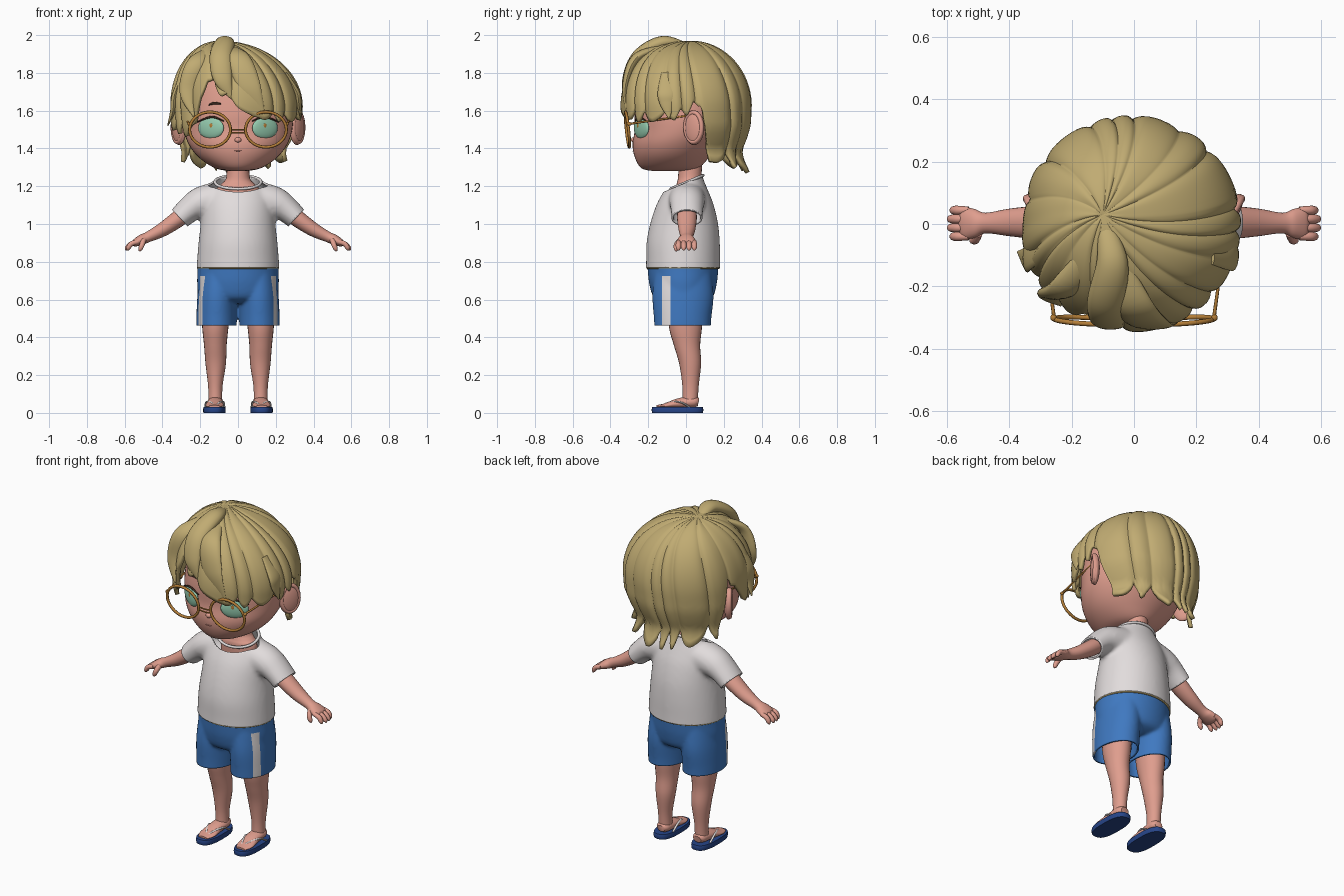
import bpy, bmesh, math
from mathutils import Vector, Matrix

if "Cube" in bpy.data.objects:
    bpy.data.objects.remove(bpy.data.objects["Cube"])

def material(name, rgb):
    m = bpy.data.materials.new(name)
    m.diffuse_color = (*rgb, 1)
    m.use_nodes = True
    m.node_tree.nodes["Principled BSDF"].inputs["Base Color"].default_value = m.diffuse_color
    return m

SKIN = material("skin", (0.74, 0.34, 0.27))
HAIR = material("blond hair", (0.53, 0.41, 0.17))
WHITE = material("white cloth", (0.76, 0.72, 0.72))
BLUE = material("blue cloth", (0.05, 0.19, 0.53))
NAVY = material("navy sole", (0.02, 0.06, 0.25))
MINT = material("mint eye", (0.30, 0.60, 0.43))
GOLD = material("gold frame", (0.46, 0.21, 0.04))
DARK = material("dark brow", (0.05, 0.025, 0.015))
LIP = material("lip", (0.58, 0.23, 0.19))
X, Y, Z = Vector((1, 0, 0)), Vector((0, 1, 0)), Vector((0, 0, 1))

def finish(name, bm, mat, shell=0):
    bmesh.ops.recalc_face_normals(bm, faces=bm.faces)
    me = bpy.data.meshes.new(name)
    bm.to_mesh(me)
    bm.free()
    me.materials.append(mat)
    me.polygons.foreach_set("use_smooth", [True] * len(me.polygons))
    me.set_sharp_from_angle(angle=math.radians(50))
    ob = bpy.data.objects.new(name, me)
    bpy.context.collection.objects.link(ob)
    if shell:
        s = ob.modifiers.new("shell", "SOLIDIFY")
        s.thickness, s.offset = shell, -1
    return ob

def spline(pts, k):
    """Smooth Catmull-Rom samples through points of any dimension."""
    P = [pts[0]] + list(pts) + [pts[-1]]
    out = []
    for i in range(1, len(P) - 2):
        for j in range(k):
            t = j / k
            out.append([0.5 * (2 * b + (c - a) * t + (2 * a - 5 * b + 4 * c - d) * t * t
                               + (3 * b - a - 3 * c + d) * t ** 3)
                        for a, b, c, d in zip(*P[i - 1:i + 3])])
    return out + [list(pts[-1])]

def sweep(name, pts, mat, U=X, V=None, k=5, n=24, p=1):
    """Loft closed ellipses (x, y, z, half width along U, half width along V)."""
    S = spline(pts, k)
    bm, rings = bmesh.new(), []
    for i, s in enumerate(S):
        c = Vector(s[:3])
        T = (Vector(S[min(i + 1, len(S) - 1)][:3]) - Vector(S[max(i - 1, 0)][:3])).normalized()
        u = U if V else (U - T * U.dot(T)).normalized()
        v = V or u.cross(T)
        ring = []
        for j in range(n):
            a = 2 * math.pi * j / n
            ca, sa = math.cos(a), math.sin(a)
            ring.append(bm.verts.new(c + u * s[3] * math.copysign(abs(ca) ** p, ca)
                                     + v * s[4] * math.copysign(abs(sa) ** p, sa)))
        rings.append(ring)
    for a, b in zip(rings, rings[1:]):
        for j in range(n):
            bm.faces.new((a[j], a[(j + 1) % n], b[(j + 1) % n], b[j]))
    bm.faces.new(rings[0])
    bm.faces.new(rings[-1])
    return finish(name, bm, mat)

def cut(bm, co, no, test=lambda c: True, clear=True):
    faces = [f for f in bm.faces if test(f.calc_center_median())]
    geom = set(faces) | {e for f in faces for e in f.edges} | {v for f in faces for v in f.verts}
    bmesh.ops.bisect_plane(bm, geom=list(geom), plane_co=co, plane_no=no, clear_outer=clear)

def fuse(parts, voxel, smooth):
    """Melt overlapping solids into one soft skin."""
    bm = bmesh.new()
    for o in parts:
        bm.from_mesh(o.data)
        bpy.data.objects.remove(o)
    ob = finish("fused", bm, WHITE)
    r = ob.modifiers.new("remesh", "REMESH")
    r.mode, r.voxel_size = "VOXEL", voxel
    ob.modifiers.new("smooth", "SMOOTH").iterations = smooth
    me = bpy.data.meshes.new_from_object(ob.evaluated_get(bpy.context.evaluated_depsgraph_get()))
    bpy.data.objects.remove(ob)
    bm = bmesh.new()
    bm.from_mesh(me)
    return bm

def ball(name, loc, size, mat, yaw=0):
    bm = bmesh.new()
    M = Matrix.Translation(loc) @ Matrix.Rotation(yaw, 4, "Z") @ Matrix.Diagonal((*size, 1))
    bmesh.ops.create_uvsphere(bm, u_segments=28, v_segments=18, radius=1, matrix=M)
    return finish(name, bm, mat)

def hoop(name, c, A, B, r, mat, n=48, m=8):
    """Elliptical ring spanned by vectors A and B."""
    bm, rows = bmesh.new(), []
    c, N = Vector(c), A.cross(B).normalized()
    for i in range(n):
        a = 2 * math.pi * i / n
        d = A * math.cos(a) + B * math.sin(a)
        rows.append([bm.verts.new(c + d + r * (d.normalized() * math.cos(t) + N * math.sin(t)))
                     for t in (2 * math.pi * j / m for j in range(m))])
    for i in range(n):
        a, b = rows[i], rows[(i + 1) % n]
        for j in range(m):
            bm.faces.new((a[j], a[(j + 1) % m], b[(j + 1) % m], b[j]))
    return finish(name, bm, mat)

def lerp(table, x):
    for (x0, y0), (x1, y1) in zip(table, table[1:]):
        if x <= x1:
            return y0 + (y1 - y0) * (x - x0) / (x1 - x0)
    return table[-1][1]

# Head, neck and face
sweep("head", [(0, -.09, 1.28, .04, .08), (0, -.085, 1.295, .12, .15), (0, -.075, 1.35, .205, .195),
               (0, -.055, 1.42, .26, .228), (0, -.028, 1.5, .287, .243), (0, -.015, 1.6, .29, .255),
               (0, 0, 1.75, .26, .24), (0, 0, 1.86, .17, .16), (0, 0, 1.9, .04, .04)], SKIN, V=Y, n=48)
sweep("neck", [(0, .01, 1.1, .11, .065), (0, .01, 1.185, .112, .066), (0, .015, 1.215, .085, .064),
               (0, .02, 1.25, .062, .062), (0, .025, 1.36, .06, .062)], SKIN, V=Y)
ball("nose", (0, -.277, 1.445), (.018, .014, .014), SKIN)
sweep("mouth", [(-.03, -.274, 1.392, .002, .003), (0, -.278, 1.386, .003, .005), (.03, -.274, 1.392, .002, .003)],
      LIP, U=Z, n=8)
for s in (1, -1):
    ball("ear", (s * .312, .042, 1.51), (.025, .062, .092), SKIN, -s * .55)
    hoop("ear_rim", (s * .318, .04, 1.512), Vector((s * .026, .042, 0)), Vector((0, 0, .078)), .013, SKIN)
    ball("eye", (s * .143, -.236, 1.508), (.077, .018, .056), MINT, s * .5)
    ball("pupil", (s * .143, -.254, 1.52), (.01, .003, .013), GOLD, s * .5)
    sweep("eyelash", [(s * .075, -.268, 1.545, .003, .004), (s * .14, -.25, 1.567, .006, .005),
                      (s * .215, -.204, 1.54, .003, .004)], DARK, U=Z, n=8)
    sweep("eyebrow", [(s * .09, -.262, 1.636, .003, .003), (s * .125, -.25, 1.64, .007, .005),
                      (s * .155, -.236, 1.63, .003, .003)], DARK, U=Z, n=8)

# Glasses
for s in (1, -1):
    hoop("glasses_rim", (s * .148, -.31, 1.5), Vector((.108, s * .006, 0)), Vector((0, -.01, .093)), .008, GOLD)
    sweep("glasses_temple", [(s * .256, -.3, 1.53, .006, .006), (s * .275, -.16, 1.55, .005, .005),
                             (s * .295, .02, 1.575, .005, .005)], GOLD, n=8)
    ball("glasses_hinge", (s * .258, -.3, 1.53), (.01, .012, .01), GOLD)
for z in (1.483, 1.5):
    sweep("glasses_bridge", [(-.042, -.312, z, .004, .004), (0, -.32, z, .004, .004),
                             (.042, -.312, z, .004, .004)], GOLD, U=Y, n=8)

# Hair: clumps radiating from the crown down to a jagged hemline (angle from +x, tip height)
HEM = [(0, 1.57), (6, 1.6), (14, 1.6), (24, 1.33), (45, 1.31), (90, 1.27), (135, 1.31), (156, 1.33),
       (166, 1.6), (174, 1.6), (188, 1.5), (215, 1.46), (227, 1.47), (236, 1.66), (243, 1.75), (252, 1.7),
       (270, 1.61), (287, 1.56), (306, 1.54), (325, 1.54), (345, 1.54), (360, 1.57)]
DROP = [(0, 1), (.1, .985), (.16, .93), (.23, .84), (.28, .87), (.36, .99)]
CLUMPS, ROWS, COLS = 17, 28, 300
ARC = .35 * math.pi / 2

def hair_point(th, s, p):
    front = max(0, -math.sin(th))
    if s < ARC:
        r, z = math.sin(s / .35) ** (1 - .2 * front), 1.62 + .35 * math.cos(s / .35)
    else:
        r, z = lerp(DROP, s - ARC), 1.62 - (s - ARC)
    g = r * (1.012 - .05 * abs(p) ** 2.5 * min(1, s / .35))
    z -= .008 * p * p * min(1, s / .1) * max(0, 1 - s / .5)
    return Vector((-.01 + .349 * g * math.cos(th) - .09 * (1 - r), .345 * g * math.sin(th) + .03 * (1 - r), z))

bm = bmesh.new()
pole, cols = bm.verts.new((-.1, .03, 1.965)), []
for i in range(COLS):
    th = 2 * math.pi * i / COLS
    q = CLUMPS * i / COLS + .4 * math.sin(3 * th + 1) + .25 * math.sin(7 * th)
    p = 2 * (q % 1) - 1
    hem = lerp(HEM, math.degrees(th)) + (.085 if math.sin(th) > .2 else .05) * abs(p + .15) ** 1.4
    S = .35 * math.acos((hem - 1.62) / .35) if hem > 1.62 else ARC + 1.62 - hem
    cols.append([bm.verts.new(hair_point(th - .35 * (1 - j / ROWS) ** 1.5, S * j / ROWS, p))
                 for j in range(1, ROWS + 1)])
for i in range(COLS):
    a, b = cols[i], cols[(i + 1) % COLS]
    bm.faces.new((pole, a[0], b[0]))
    for j in range(ROWS - 1):
        bm.faces.new((a[j], a[j + 1], b[j + 1], b[j]))
finish("hair", bm, HAIR, .022)
# Loose locks over the cap
for name, pts in {
    "top_tuft": [(-.1, .02, 1.94, .02, .01), (-.07, -.12, 1.962, .05, .034), (-.09, -.25, 1.89, .06, .035),
                 (-.08, -.315, 1.77, .05, .022), (-.03, -.325, 1.66, .005, .004)],
    "fringe_lock": [(-.06, -.1, 1.94, .03, .01), (.0, -.26, 1.88, .06, .026), (.06, -.32, 1.73, .06, .018),
                    (.14, -.31, 1.57, .005, .004)],
    "side_lock": [(-.13, -.08, 1.93, .03, .01), (-.22, -.2, 1.85, .05, .026), (-.265, -.225, 1.7, .045, .02),
                  (-.235, -.26, 1.57, .004, .004)],
    "left_flick": [(-.29, -.08, 1.8, .01, .03), (-.335, -.1, 1.68, .016, .05), (-.345, -.11, 1.6, .014, .04),
                   (-.372, -.09, 1.52, .003, .004)],
    "right_flick": [(.25, -.1, 1.8, .01, .03), (.31, -.1, 1.7, .016, .05), (.322, -.1, 1.64, .014, .04),
                    (.333, -.09, 1.56, .003, .004)],
}.items():
    sweep(name, pts, HAIR, k=8, n=16)

# Shirt: body and sleeves melted together, then trimmed at hem, cuffs and neckline
parts = [sweep("body", [(0, -.015, .73, .22, .198), (0, -.015, .8, .217, .196), (0, -.015, .9, .209, .194),
                        (0, -.01, 1.0, .198, .18), (0, -.005, 1.1, .188, .152), (0, 0, 1.17, .168, .12),
                        (0, .005, 1.21, .145, .098), (0, .005, 1.245, .122, .085), (0, .005, 1.28, .11, .08)],
               WHITE, V=Y, n=48)]
for s in (1, -1):
    parts.append(sweep("sleeve", [(s * .08, .005, 1.135, .1, .095), (s * .19, .005, 1.115, .094, .085),
                                  (s * .26, .005, 1.075, .086, .069), (s * .35, .005, .99, .082, .056)],
                       WHITE, U=Y, n=32))
bm = fuse(parts, .012, 6)
cut(bm, (0, 0, .77), (0, 0, -1))
cut(bm, (0, .005, 1.222), (0, -.42, 1), lambda c: c.z > 1.12 and abs(c.x) < .2)
for s in (1, -1):
    cut(bm, (s * .311, 0, 1.035), (s * .73, 0, -.68), lambda c: c.x * s > .248)
finish("shirt", bm, WHITE, .01)
hoop("collar", (0, .005, 1.222), Vector((.122, 0, 0)), Vector((0, .086, .036)), .008, WHITE)

# Arms and hands
for s in (1, -1):
    sweep("arm", [(s * .25, .005, 1.08, .05, .045), (s * .32, .005, 1.025, .052, .044),
                  (s * .4, .005, .97, .044, .037), (s * .475, .003, .932, .033, .028),
                  (s * .51, .002, .917, .046, .027), (s * .545, .002, .9, .05, .02),
                  (s * .56, .002, .895, .03, .01)], SKIN, U=Y)
    for i in range(4):
        y, e = -.04 + .028 * i, .008 if i in (0, 3) else 0
        sweep("finger", [(s * .53, y, .906, .012, .013), (s * .565, y, .895, .0145, .014),
                         (s * (.588 - e), y, .873, .013, .012), (s * (.592 - e), y, .86, .004, .004)],
              SKIN, U=Y, n=10, k=4)
    sweep("thumb", [(s * .5, -.03, .915, .015, .015), (s * .508, -.05, .89, .014, .014),
                    (s * .517, -.052, .868, .012, .012), (s * .522, -.052, .856, .004, .004)], SKIN, U=Y, n=10, k=4)

# Shorts: seat and legs melted together, open at the hems, with white side stripes
parts = [sweep("seat", [(0, -.016, .82, .214, .19), (0, -.016, .76, .214, .187), (0, -.016, .68, .216, .178),
                        (0, -.015, .61, .2, .155), (0, -.015, .58, .12, .1)], BLUE, V=Y, n=64)]
for s in (1, -1):
    parts.append(sweep("leg_part", [(s * .1, -.016, .76, .1, .15), (s * .11, -.016, .62, .105, .162),
                                    (s * .113, -.018, .5, .107, .152), (s * .113, -.018, .42, .106, .148)],
                       BLUE, V=Y, n=64))
bm = fuse(parts, .0075, 14)
cut(bm, (0, 0, .462), (0, 0, -1))
cut(bm, (0, 0, .785), (0, 0, 1))
for co, no in (((0, -.126, 0), Y), ((0, -.083, 0), Y), ((0, 0, .725), Z)):
    cut(bm, co, no, clear=False)
shorts = finish("shorts", bm, BLUE, .01)
shorts.data.materials.append(WHITE)
for f in shorts.data.polygons:
    if abs(f.center.x) > .15 and -.126 < f.center.y < -.083 and f.center.z < .725:
        f.material_index = 1
hoop("waistband", (0, -.015, .768), Vector((.212, 0, 0)), Vector((0, .19, 0)), .005, HAIR)

# Legs, feet and flip-flops
for s in (1, -1):
    sweep("leg", [(s * .115, -.005, .62, .08, .095), (s * .12, -.003, .46, .07, .088),
                  (s * .12, .005, .36, .06, .07), (s * .118, .022, .26, .054, .058),
                  (s * .12, .024, .14, .038, .043), (s * .12, .022, .05, .037, .04)], SKIN, V=Y)
    sweep("foot", [(s * .12, .066, .055, .025, .02), (s * .12, .04, .058, .04, .03),
                   (s * .122, -.04, .05, .043, .027), (s * .125, -.11, .038, .048, .013),
                   (s * .125, -.155, .034, .03, .007)], SKIN)
    sweep("sandal_sole", [(s * .125, -.045, 0, .058, .134), (s * .125, -.045, .015, .06, .137),
                          (s * .125, -.045, .03, .058, .134)], NAVY, V=Y, n=40, p=.75, k=2)
    for d in (1, -1):
        sweep("sandal_strap", [(s * .118, -.135, .036, .005, .005), (s * .12 + d * .025, -.085, .056, .006, .005),
                               (s * .122 + d * .045, -.03, .057, .006, .005),
                               (s * .123 + d * .05, .02, .03, .006, .005)], WHITE, n=8)
